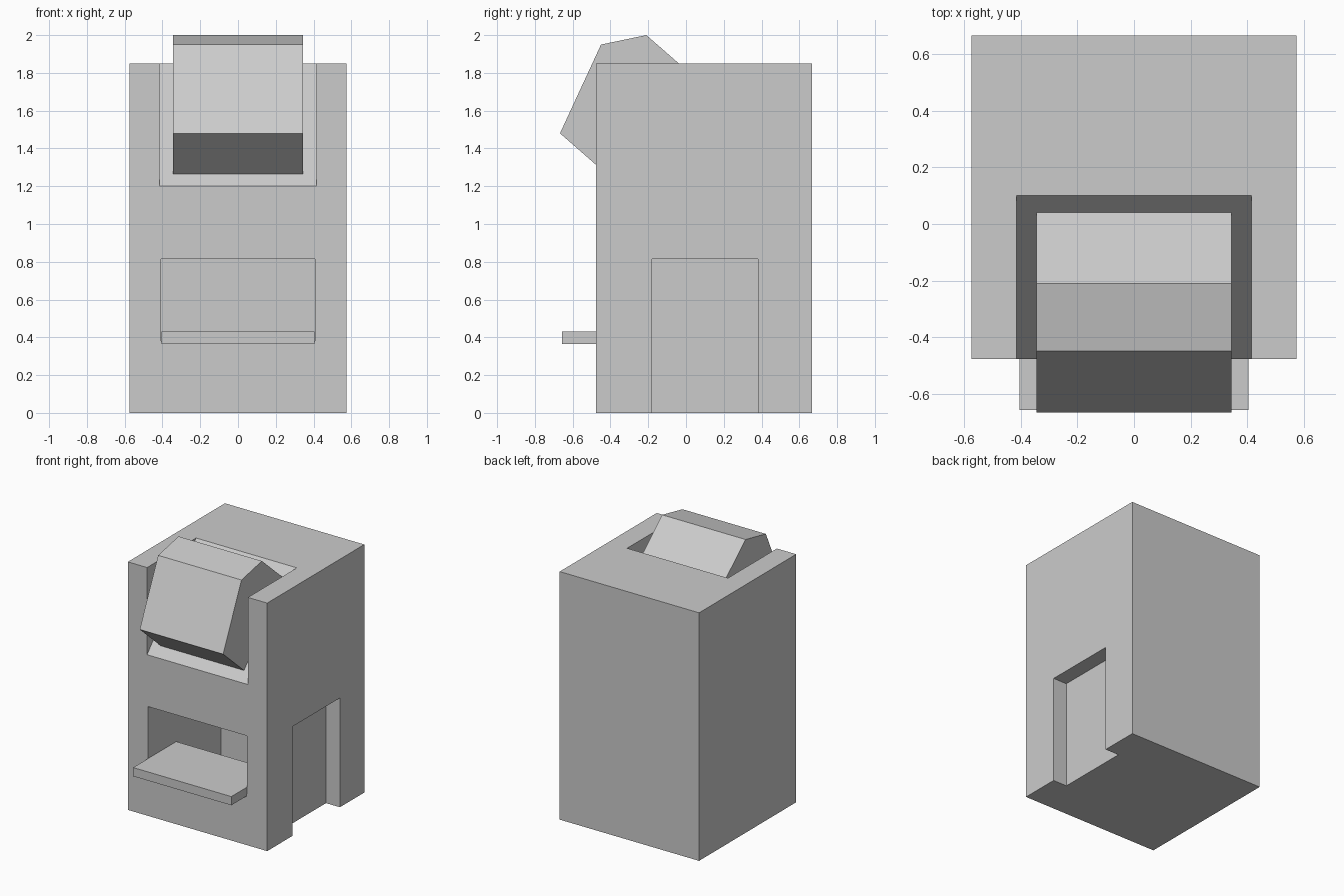
import bpy
import bmesh

if "Cube" in bpy.data.objects:
    bpy.data.objects.remove(bpy.data.objects["Cube"])


def prism(name, profile, x0, x1):
    """Extrude a (y, z) profile from x0 to x1."""
    bm = bmesh.new()
    face = bm.faces.new([bm.verts.new((x0, y, z)) for y, z in profile])
    ext = bmesh.ops.extrude_face_region(bm, geom=[face])
    verts = [g for g in ext["geom"] if isinstance(g, bmesh.types.BMVert)]
    bmesh.ops.translate(bm, verts=verts, vec=(x1 - x0, 0, 0))
    bmesh.ops.recalc_face_normals(bm, faces=bm.faces)
    mesh = bpy.data.meshes.new(name)
    bm.to_mesh(mesh)
    bm.free()
    obj = bpy.data.objects.new(name, mesh)
    bpy.context.collection.objects.link(obj)
    return obj


def box(name, x0, x1, y0, y1, z0, z1):
    return prism(name, [(y0, z0), (y1, z0), (y1, z1), (y0, z1)], x0, x1)


def cut(target, cutter):
    """Subtract the cutter, apply the result and remove the cutter."""
    cutter.hide_render = True
    mod = target.modifiers.new("cut", "BOOLEAN")
    mod.operation = "DIFFERENCE"
    mod.solver = "EXACT"
    mod.object = cutter
    bpy.context.view_layer.update()
    deps = bpy.context.evaluated_depsgraph_get()
    mesh = bpy.data.meshes.new_from_object(target.evaluated_get(deps))
    target.modifiers.clear()
    target.data = mesh
    bpy.data.objects.remove(cutter)


FRONT, BACK = -0.477, 0.667
CHAMBER_Y = (-0.18, 0.38)
OPENING_TOP = 0.815

# Main cabinet
body = box("cabinet_body", -0.575, 0.575, FRONT, BACK, 0, 1.85)

# Sloped recess, open to the front and top
slope = 0.65 / 0.577
y0, y1 = FRONT - 0.3, 0.1 + 0.2
cut(body, prism("recess_cutter",
                [(y0, 1.2 - 0.3 * slope), (y1, 1.85 + 0.2 * slope),
                 (y0, 1.85 + 0.2 * slope)], -0.416, 0.416))

# Inner chamber, front window and side doorway
cut(body, box("chamber_cutter", -0.408, 0.46, *CHAMBER_Y, 0.045, OPENING_TOP))
cut(body, box("window_cutter", -0.408, 0.408, -0.8, -0.1, 0.38, OPENING_TOP))
cut(body, box("doorway_cutter", 0.46, 0.8, *CHAMBER_Y, -0.2, OPENING_TOP))

# Angled hopper rising from the sloped recess
prism("hopper",
      [(-0.42, 1.264), (-0.667, 1.48), (-0.45, 1.95), (-0.21, 2.0),
       (0.04, 1.782)], -0.344, 0.344)

# Shelf through the window, with a panel folding down inside
prism("tray",
      [(-0.657, 0.365), (-0.657, 0.43), (-0.15, 0.43), (-0.15, 0.047),
       (-0.18, 0.047), (-0.18, 0.365)], -0.405, 0.405)
